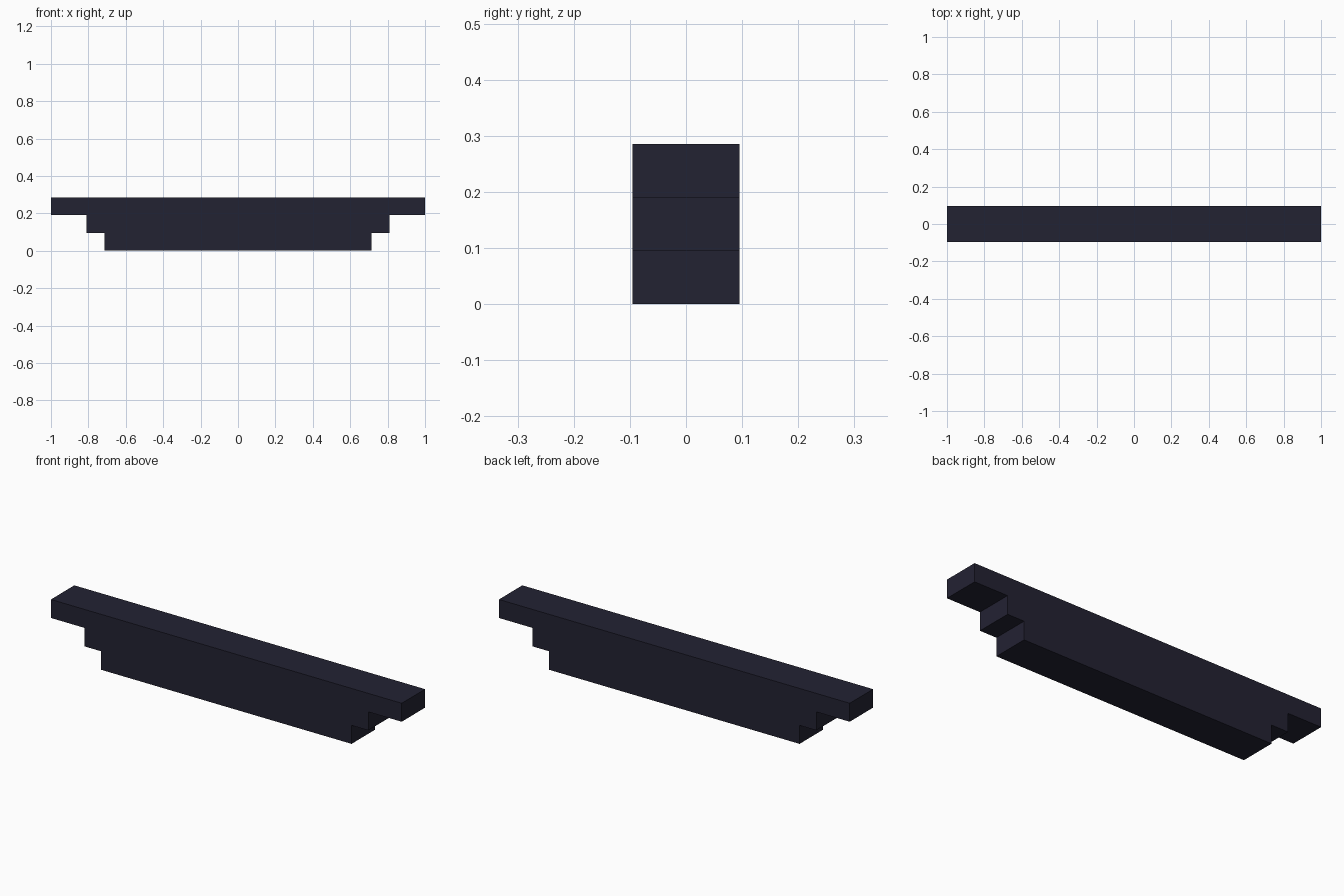
import bpy, bmesh

if "Cube" in bpy.data.objects:
    bpy.data.objects.remove(bpy.data.objects["Cube"])

U = 2 / 21            # one step of the stepped profile
DEPTH = 2 * U

dark = bpy.data.materials.new("dark navy")
dark.diffuse_color = (0.0165, 0.0160, 0.0325, 1)
dark.use_nodes = True
dark.node_tree.nodes["Principled BSDF"].inputs["Base Color"].default_value = dark.diffuse_color

# Right half of the stepped front outline, bottom to top, in steps
half = [(7.5, 0), (7.5, 1), (8.5, 1), (8.5, 2), (10.5, 2), (10.5, 3)]
outline = half + [(-x, z) for x, z in reversed(half)]

# Stepped beam: front outline extruded backwards
bm = bmesh.new()
front = bm.faces.new([bm.verts.new((x * U, -DEPTH / 2, z * U)) for x, z in outline])
ext = bmesh.ops.extrude_face_region(bm, geom=[front], use_keep_orig=True)
back = [v for v in ext["geom"] if isinstance(v, bmesh.types.BMVert)]
bmesh.ops.translate(bm, verts=back, vec=(0, DEPTH, 0))
bmesh.ops.recalc_face_normals(bm, faces=bm.faces)

mesh = bpy.data.meshes.new("stepped_beam")
bm.to_mesh(mesh)
bm.free()
mesh.materials.append(dark)
beam = bpy.data.objects.new("stepped_beam", mesh)
bpy.context.collection.objects.link(beam)
